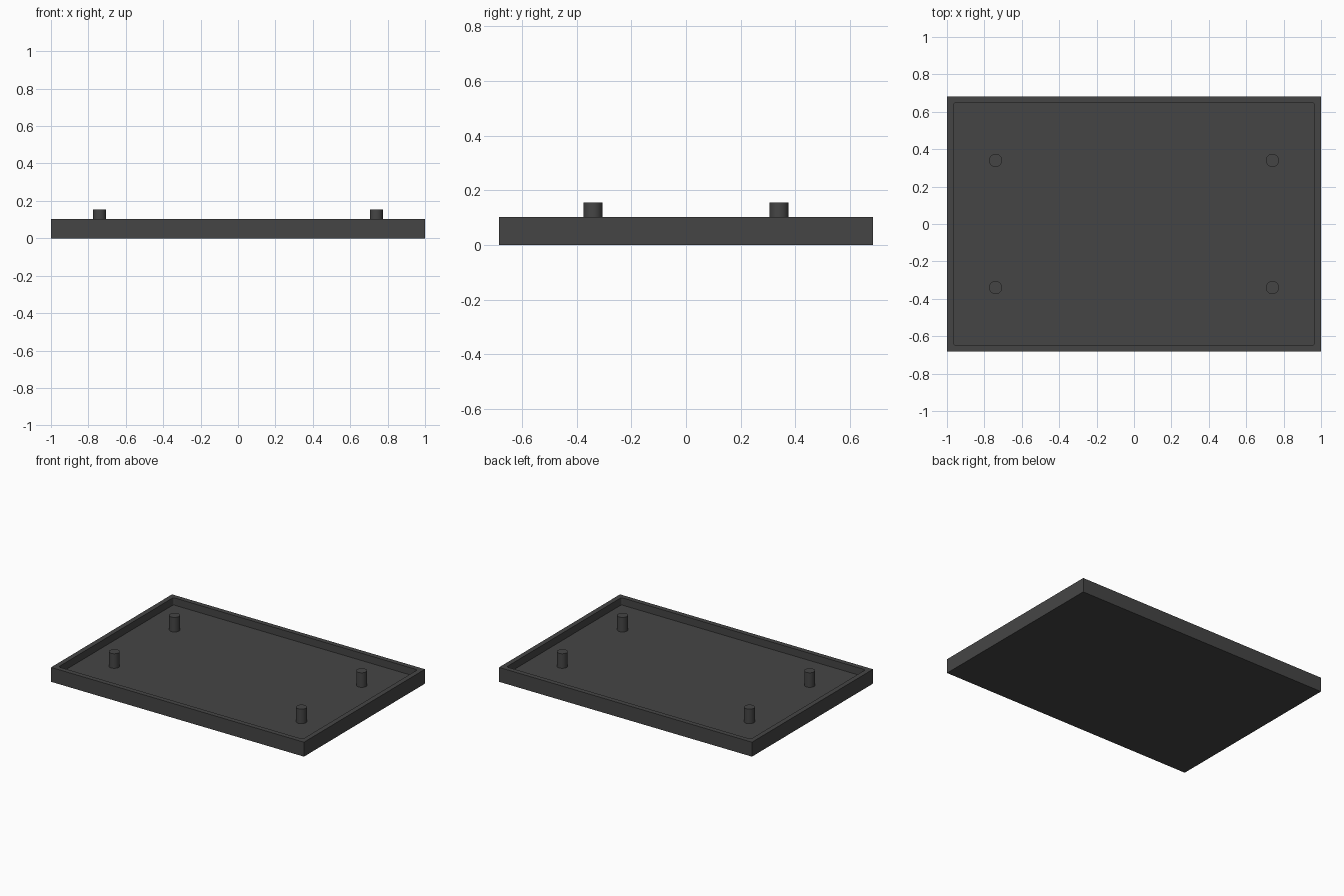
import bpy, bmesh, math

if "Cube" in bpy.data.objects:
    bpy.data.objects.remove(bpy.data.objects["Cube"])

dark = bpy.data.materials.new("charcoal plastic")
dark.diffuse_color = (0.06, 0.06, 0.06, 1)
dark.use_nodes = True
dark.node_tree.nodes["Principled BSDF"].inputs["Base Color"].default_value = dark.diffuse_color

HX, HY, TOP = 1.0, 0.683, 0.103     # tray half sizes and rim height
WALL, FLOOR = 0.035, 0.051          # rim thickness and floor level


def finish(name, bm):
    bmesh.ops.recalc_face_normals(bm, faces=bm.faces)
    mesh = bpy.data.meshes.new(name)
    bm.to_mesh(mesh)
    bm.free()
    mesh.materials.append(dark)
    ob = bpy.data.objects.new(name, mesh)
    bpy.context.collection.objects.link(ob)
    return ob


def rounded_loop(bm, hx, hy, r, z, steps=4):
    """Ring of vertices around a rectangle with rounded corners."""
    ring = []
    for k, (sx, sy) in enumerate([(1, 1), (-1, 1), (-1, -1), (1, -1)]):
        for i in range(steps + 1):
            a = math.pi / 2 * (k + i / steps)
            ring.append(bm.verts.new((sx * (hx - r) + r * math.cos(a),
                                      sy * (hy - r) + r * math.sin(a), z)))
    return ring


# Tray: square outer box, recess with slightly rounded corners
bm = bmesh.new()
corners = [(HX, HY), (-HX, HY), (-HX, -HY), (HX, -HY)]
low = [bm.verts.new((x, y, 0)) for x, y in corners]
high = [bm.verts.new((x, y, TOP)) for x, y in corners]
rim = rounded_loop(bm, HX - WALL, HY - WALL, 0.012, TOP)
base = rounded_loop(bm, HX - WALL, HY - WALL, 0.012, FLOOR)
n, per = len(rim), len(rim) // 4
bm.faces.new(low)
bm.faces.new(base)
for k in range(4):
    j = (k + 1) % 4
    bm.faces.new((low[k], low[j], high[j], high[k]))
    bm.faces.new((high[k], high[j], rim[j * per], rim[k * per + per - 1]))
    for i in range(per - 1):
        bm.faces.new((high[k], rim[k * per + i + 1], rim[k * per + i]))
for i in range(n):
    j = (i + 1) % n
    bm.faces.new((rim[i], rim[j], base[j], base[i]))
finish("tray", bm)

# Four locating pegs standing on the tray floor
for sx, side in ((-1, "left"), (1, "right")):
    for sy, end in ((-1, "front"), (1, "back")):
        bm = bmesh.new()
        bmesh.ops.create_cone(bm, cap_ends=True, segments=32, radius1=0.035,
                              radius2=0.035, depth=0.155 - FLOOR)
        bmesh.ops.translate(bm, verts=bm.verts,
                            vec=(sx * 0.74, sy * 0.34, (0.155 + FLOOR) / 2))
        peg = finish(f"peg_{end}_{side}", bm)
        bpy.context.view_layer.objects.active = peg
        bpy.ops.object.select_all(action='DESELECT')
        peg.select_set(True)
        bpy.ops.object.shade_smooth_by_angle(angle=math.radians(40))
